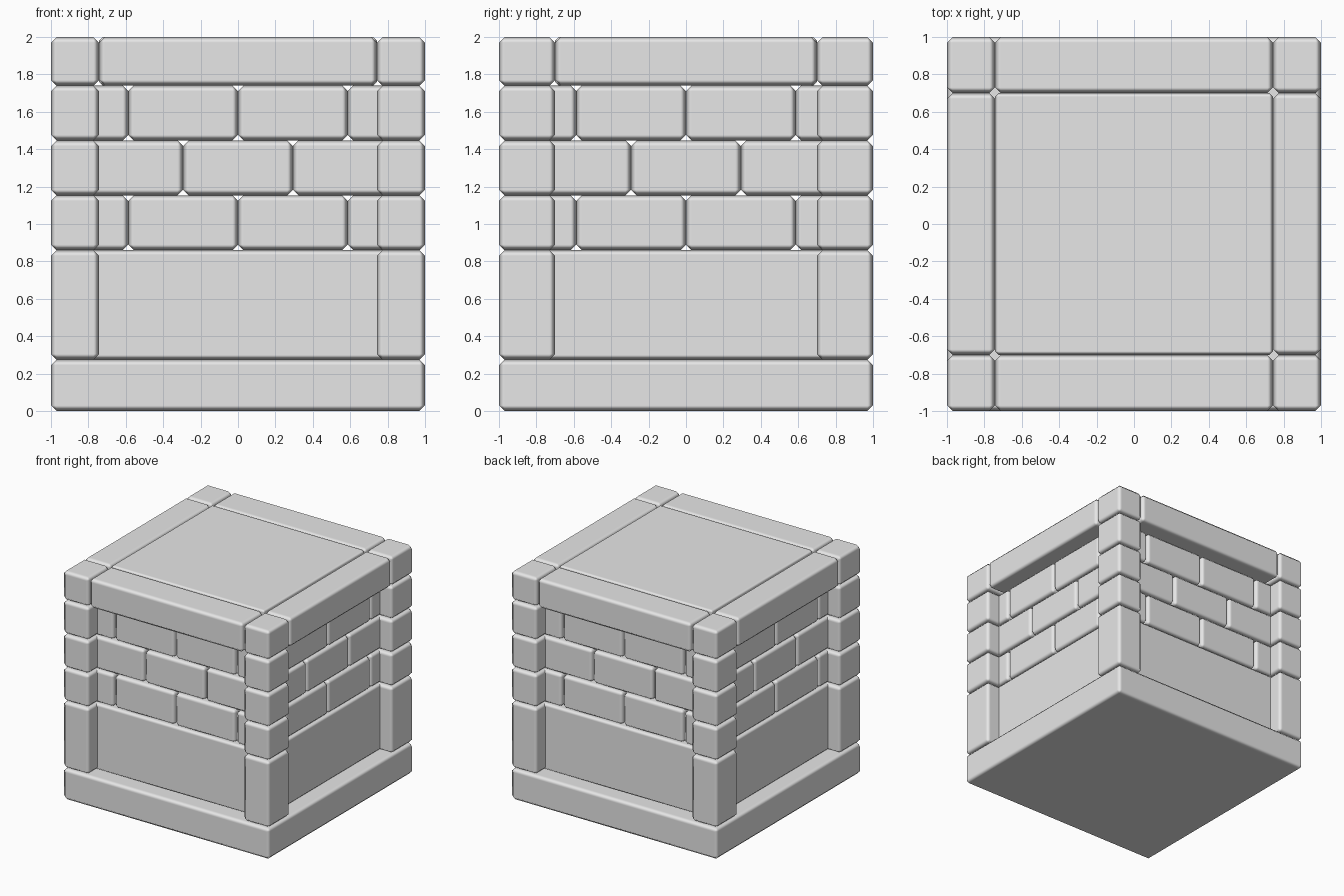
import bpy
from math import cos, sin, pi

cube = bpy.data.objects.get("Cube")
if cube:
    bpy.data.objects.remove(cube, do_unlink=True)

stone = bpy.data.materials.new("grey stone")
stone.use_nodes = True
GREY = (0.8, 0.8, 0.8, 1)
stone.diffuse_color = GREY
stone.node_tree.nodes["Principled BSDF"].inputs["Base Color"].default_value = GREY


def block(name, x, y, z, bevel=0.03):
    """Chamfered stone block filling the given (low, high) ranges."""
    bpy.ops.mesh.primitive_cube_add(size=1, location=[sum(r) / 2 for r in (x, y, z)])
    ob = bpy.context.object
    ob.name = name
    ob.scale = [r[1] - r[0] for r in (x, y, z)]
    bpy.ops.object.transform_apply(location=False, rotation=False, scale=True)
    ob.data.materials.append(stone)
    bpy.ops.object.shade_smooth()
    mod = ob.modifiers.new("chamfer", 'BEVEL')
    mod.width = bevel
    mod.segments = 1
    mod.harden_normals = True
    return ob


def turned(name, quarter, x, y, z, bevel=0.03):
    """Block given for the front wall, turned by quarter turns about z."""
    c, s = round(cos(quarter * pi / 2)), round(sin(quarter * pi / 2))
    xs = sorted(c * a - s * b for a, b in zip(x, y))
    ys = sorted(s * a + c * b for a, b in zip(x, y))
    return block(name, xs, ys, z, bevel)


BASE, PANEL, CAP = 0.275, 0.86, 1.74
WALL = 0.88              # outer face of the recessed walls
BRICK = WALL / 3         # half a brick's length
ROW = (CAP - PANEL) / 3
PX, PY = 0.743, 0.7      # inner faces of the corner posts

# Base slab and solid lower panels
block("base_slab", (-1, 1), (-1, 1), (0, BASE))
block("lower_panels", (-WALL, WALL), (-WALL, WALL), (BASE, PANEL), 0.025)

# Hollow brick walls in running bond
for q in range(4):
    inner = (-WALL, -BRICK * 2)
    for row in range(3):
        z = (PANEL + row * ROW, PANEL + (row + 1) * ROW)
        if row == 1:
            spans = [(-WALL, -BRICK), (-BRICK, BRICK), (BRICK, 0.8)]
        else:
            spans = [(-WALL, -BRICK * 2), (-BRICK * 2, 0), (0, BRICK * 2)]
        for i, span in enumerate(spans):
            turned(f"brick_{q}_{row}_{i}", q, span, inner, z)

# Corner posts: tall foot, three quoins and a cap stone
levels = [BASE, PANEL, PANEL + ROW, PANEL + 2 * ROW, CAP, 2]
for sx, side in ((-1, "right"), (1, "left")):
    for sy, end in ((-1, "front"), (1, "back")):
        for i, z in enumerate(zip(levels, levels[1:])):
            block(f"{end}_{side}_post_stone_{i}",
                  sorted((sx * PX, sx)), sorted((sy * PY, sy)), z)

# Top rim beams and lid
for s, end in ((-1, "front"), (1, "back")):
    block(f"{end}_top_beam", (-PX, PX), sorted((s * PY, s)), (CAP, 2))
for s, side in ((-1, "right"), (1, "left")):
    block(f"{side}_top_beam", sorted((s * PX, s)), (-PY, PY), (CAP, 2))
block("lid", (-PX, PX), (-PY, PY), (CAP, 2), 0.02)
